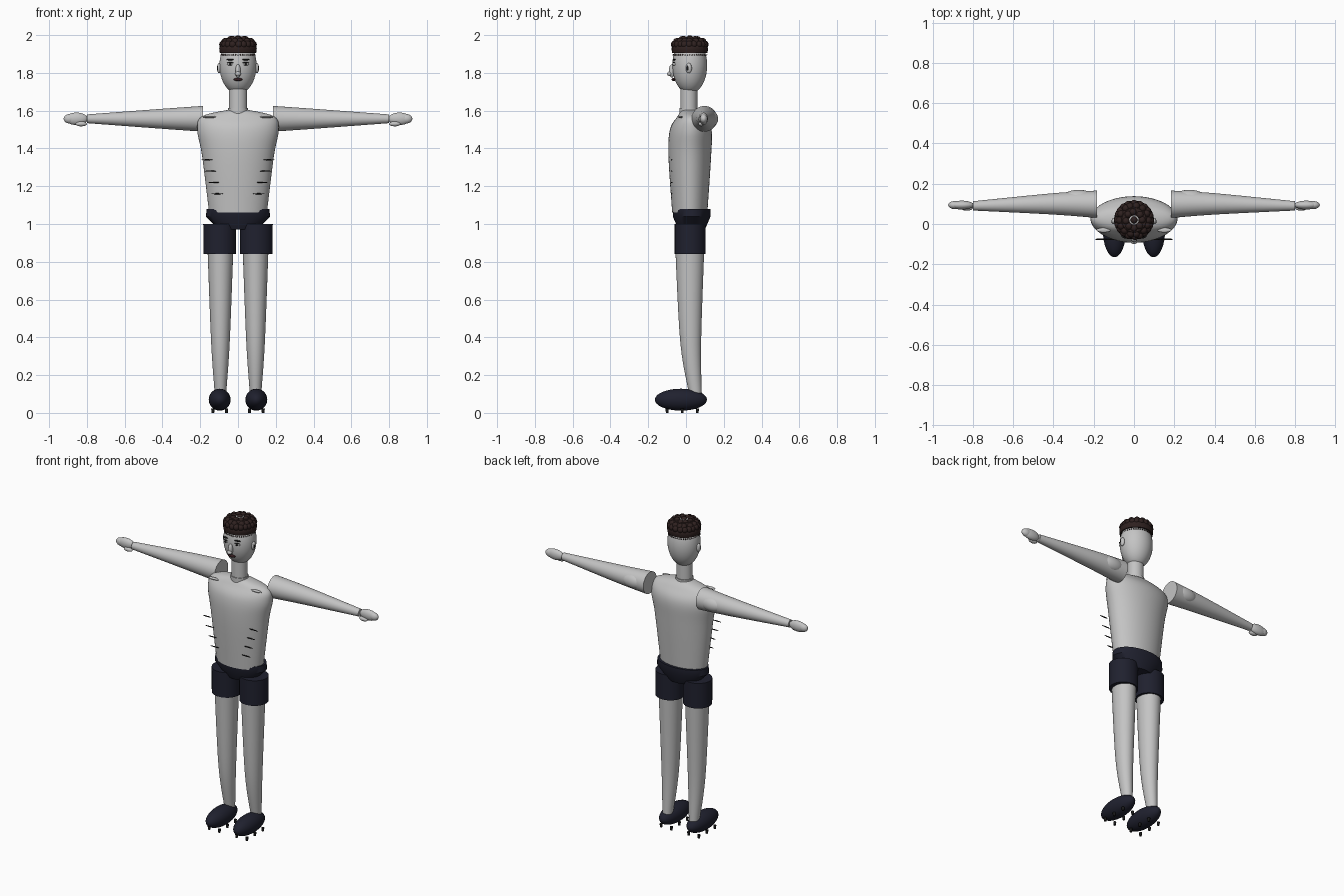
import bpy, bmesh, math, random
from mathutils import Vector

random.seed(4)
if "Cube" in bpy.data.objects:
    bpy.data.objects.remove(bpy.data.objects["Cube"], do_unlink=True)


def material(name, red, green, blue):
    made = bpy.data.materials.new(name)
    made.use_nodes = True
    colour = (red, green, blue, 1)
    made.diffuse_color = colour
    made.node_tree.nodes["Principled BSDF"].inputs["Base Color"].default_value = colour
    return made


skin = material("pale grey", .55, .55, .55)
navy = material("dark navy", .014, .015, .028)
brown = material("dark brown", .028, .015, .014)
black = material("black", .01, .01, .01)
white = material("eye white", .75, .75, .75)
lip_red = material("dark lip", .035, .012, .014)


def finish(bm, name, mat):
    """Turn the bmesh into a smooth-shaded object with one colour."""
    bmesh.ops.recalc_face_normals(bm, faces=bm.faces)
    mesh = bpy.data.meshes.new(name)
    bm.to_mesh(mesh)
    bm.free()
    mesh.materials.append(mat)
    ob = bpy.data.objects.new(name, mesh)
    bpy.context.collection.objects.link(ob)
    bpy.ops.object.select_all(action="DESELECT")
    ob.select_set(True)
    bpy.context.view_layer.objects.active = ob
    bpy.ops.object.shade_smooth_by_angle(angle=math.radians(40))


def smooth(rings, steps):
    """Run a smooth curve through the given rings."""
    points = [Vector(ring) for ring in rings]
    result = []
    for i, (start, end) in enumerate(zip(points, points[1:])):
        leave = (end - points[max(i - 1, 0)]) / 2
        arrive = (points[min(i + 2, len(points) - 1)] - start) / 2
        for step in range(steps):
            t = step / steps
            ease = t * t * (3 - 2 * t)
            result.append(start.lerp(end, ease) + leave * t * (1 - t) ** 2
                          - arrive * t * t * (1 - t))
    return result + [points[-1]]


def loft(name, mat, rings, offset=0, steps=6, sideways=False, sides=32):
    """Skin ellipses (position, centre y, half width, half depth) along z or x."""
    bm = bmesh.new()
    loops = []
    for position, y, width, depth in smooth(rings, steps):
        loop = []
        for i in range(sides):
            angle = math.tau * i / sides
            across = offset + width * math.cos(angle)
            back = y + depth * math.sin(angle)
            place = (position, back, across) if sideways else (across, back, position)
            loop.append(bm.verts.new(place))
        loops.append(loop)
    for low, high in zip(loops, loops[1:]):
        for i in range(sides):
            bm.faces.new((low[i - 1], low[i], high[i], high[i - 1]))
    bm.faces.new(loops[0])
    bm.faces.new(loops[-1])
    finish(bm, name, mat)


def blobs(name, mat, centres, radii, segments=24):
    """Equal ellipsoids joined in one object."""
    bm = bmesh.new()
    for centre in centres:
        verts = bmesh.ops.create_uvsphere(
            bm, u_segments=segments, v_segments=segments // 2, radius=1)["verts"]
        bmesh.ops.scale(bm, vec=radii, verts=verts)
        bmesh.ops.translate(bm, vec=Vector(centre), verts=verts)
    finish(bm, name, mat)


def circle(centre, radius, height, count, wobble=0):
    """Points spread round the head."""
    points = []
    for i in range(count):
        angle = math.tau * (i + random.uniform(-wobble, wobble)) / count
        offset = Vector((radius * math.cos(angle), radius * math.sin(angle), height))
        points.append(centre + offset)
    return points


# Torso, pelvis and neck
loft("torso", skin, [(1.06, .02, .153, .093), (1.36, .02, .19, .113), (1.5, .025, .216, .11),
                     (1.57, .025, .19, .07), (1.605, .02, .05, .04)], sides=48)
loft("pelvis", navy, [(.97, .03, .1, .07), (1.04, .03, .17, .1), (1.08, .03, .166, .1)], steps=1)
neck_y = .015
loft("collar", skin, [(1.58, neck_y, .053, .05), (1.615, neck_y, .053, .05)], steps=1)
loft("neck", skin, [(1.6, neck_y, .048, .045), (1.73, neck_y, .048, .045)], steps=1)

# Head and face
head = Vector((0, .02, 1.84))
blobs("head", skin, [head], (.098, .092, .15), 40)
blobs("nose", skin, [(0, -.075, 1.81)], (.014, .016, .035))
blobs("nose_tip", skin, [(0, -.087, 1.795)], (.016, .013, .012))
blobs("mouth", lip_red, [(0, -.064, 1.765)], (.025, .012, .008))

# Curly hair and the short hair along its edge
loft("hair_cap", brown, [(1.905, head.y, .096, .093), (1.94, head.y, .097, .094),
                         (1.985, head.y, .06, .06)], steps=4)
curls = []
for ring in range(4):
    spread = .08 * math.cos(ring * math.pi / 6)
    height = .11 + .028 * math.sin(ring * math.pi / 6)
    curls += circle(head, spread, height, max(1, 20 - 6 * ring), wobble=.2)
blobs("hair_curls", brown, curls, (.02, .02, .021), 12)
blobs("hairline", brown, circle(head, .089, .055, 44), (.004, .004, .004), 8)

# Mirrored parts
arm_height = 1.557
leg_x = .097
for sign, side in ((1, "left_"), (-1, "right_")):
    # Eyes and ears
    eye = head + Vector((sign * .04, -.082, .006))
    forward = Vector((0, -.006, 0))
    up = Vector((0, 0, .008))
    blobs(side + "eye", white, [eye], (.017, .008, .008))
    blobs(side + "pupil", black, [eye + forward], (.007, .005, .007))
    blobs(side + "eyelid", black, [eye + up + forward / 2], (.018, .007, .003))
    blobs(side + "eyebrow", black, [eye + up * 3], (.022, .009, .004))
    ear = Vector((sign * .1, .015, 1.825))
    blobs(side + "ear", skin, [ear], (.011, .016, .027))
    blobs(side + "ear_hollow", black, [ear + Vector((sign, -1, 0)) * .006], (.006, .007, .015))

    # Arm and hand
    arm = [(sign * x, y, radius, radius) for x, y, radius in
           ((.185, .098, .068), (.4, .1, .053), (.8, .09, .023))]
    loft(side + "arm", skin, arm, offset=arm_height, sideways=True)
    blobs(side + "shoulder_muscle", skin, [(sign * .275, .13, arm_height)], (.08, .04, .045))
    blobs(side + "hand", skin, [(sign * .855, .094, arm_height)], (.06, .022, .033))
    blobs(side + "fingers", skin, [(sign * .89, .094, arm_height)], (.033, .02, .025))
    blobs(side + "thumb", skin, [(sign * .83, .08, 1.53)], (.03, .014, .013))

    # Collarbone and rib lines
    blobs(side + "collarbone", skin, [(sign * .15, -.03, 1.567)], (.036, .012, .006))
    ribs = [(sign * (.11 + .018 * i), -.076, 1.16 + .06 * i) for i in range(4)]
    blobs(side + "rib_lines", black, ribs, (.03, .004, .003))

    # Shorts, leg and studded shoe
    leg = [(z, y, radius, radius * 1.12) for z, y, radius in
           ((.1, .05, .03), (.37, .025, .049), (.86, .02, .068))]
    loft(side + "leg", skin, leg, offset=sign * (leg_x - .004))
    loft(side + "shorts_leg", navy, [(.84, .022, .086, .082), (1, .022, .087, .082)],
         offset=sign * leg_x, steps=1)
    blobs(side + "shoe", navy, [(sign * leg_x, -.027, .07)], (.058, .138, .058), 32)
    for row in range(3):
        y = .08 * row - .1
        for edge in (-1, 1):
            loft(side + "shoe_stud", black, [(0, y, .007, .007), (.022, y, .009, .009)],
                 offset=sign * leg_x + edge * .036, steps=1, sides=10)
